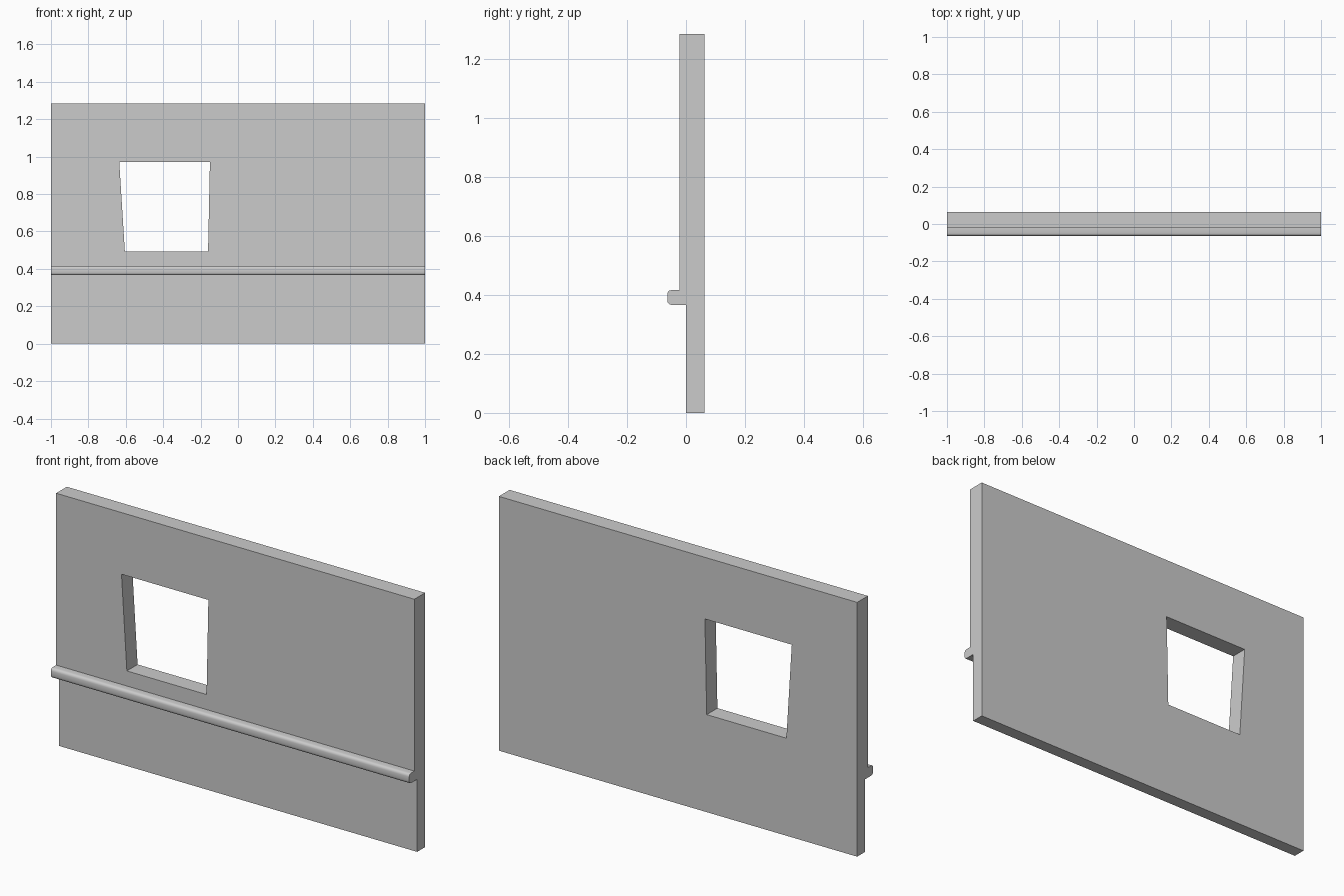
import bpy
import bmesh
from math import sin, cos, radians

if "Cube" in bpy.data.objects:
    bpy.data.objects.remove(bpy.data.objects["Cube"])

BACK, LOWER, UPPER, RAIL = 0.0635, 0.0, -0.022, -0.0635  # y depths
TOP, RAIL_LOW, RAIL_TOP, R = 1.283, 0.366, 0.416, 0.014


def prism(name, points, to_3d, start, end):
    """Extrude a closed 2D outline from start to end along its third axis."""
    bm = bmesh.new()
    ends = [[bm.verts.new(to_3d(p, d)) for p in points] for d in (start, end)]
    for ring in ends:
        bm.faces.new(ring)
    n = len(points)
    for i in range(n):
        j = (i + 1) % n
        bm.faces.new((ends[0][i], ends[0][j], ends[1][j], ends[1][i]))
    bmesh.ops.recalc_face_normals(bm, faces=bm.faces)
    mesh = bpy.data.meshes.new(name)
    bm.to_mesh(mesh)
    bm.free()
    obj = bpy.data.objects.new(name, mesh)
    bpy.context.collection.objects.link(obj)
    return obj


def rounded(z, start):
    """Quarter-round corner on the front of the rail."""
    return [(RAIL + R + R * cos(radians(a)), z + R * sin(radians(a)))
            for a in (start, start - 30, start - 60, start - 90)]


# Wall section: thin lower wall, rounded rail, thicker upper wall
section = [(BACK, 0), (LOWER, 0), (LOWER, RAIL_LOW)]
section += rounded(RAIL_LOW + R, 270)
section += rounded(RAIL_TOP - R, 180)
section += [(UPPER, RAIL_TOP), (UPPER, TOP), (BACK, TOP)]
wall = prism("wall_with_rail", section, lambda p, x: (x, p[0], p[1]), -1, 1)

# Slightly tapered window opening
opening = [(-0.605, 0.492), (-0.16, 0.492), (-0.15, 0.972), (-0.635, 0.972)]
cutter = prism("window_cutter", opening, lambda p, y: (p[0], y, p[1]), -0.2, 0.2)
cutter.hide_render = True
cut = wall.modifiers.new("window", 'BOOLEAN')
cut.operation = 'DIFFERENCE'
cut.solver = 'EXACT'
cut.object = cutter

bpy.context.view_layer.objects.active = wall
wall.select_set(True)
bpy.ops.object.modifier_apply(modifier=cut.name)
bpy.data.objects.remove(cutter)

# Soft rail edges, crisp wall edges
bpy.ops.object.shade_smooth_by_angle(angle=radians(35))
